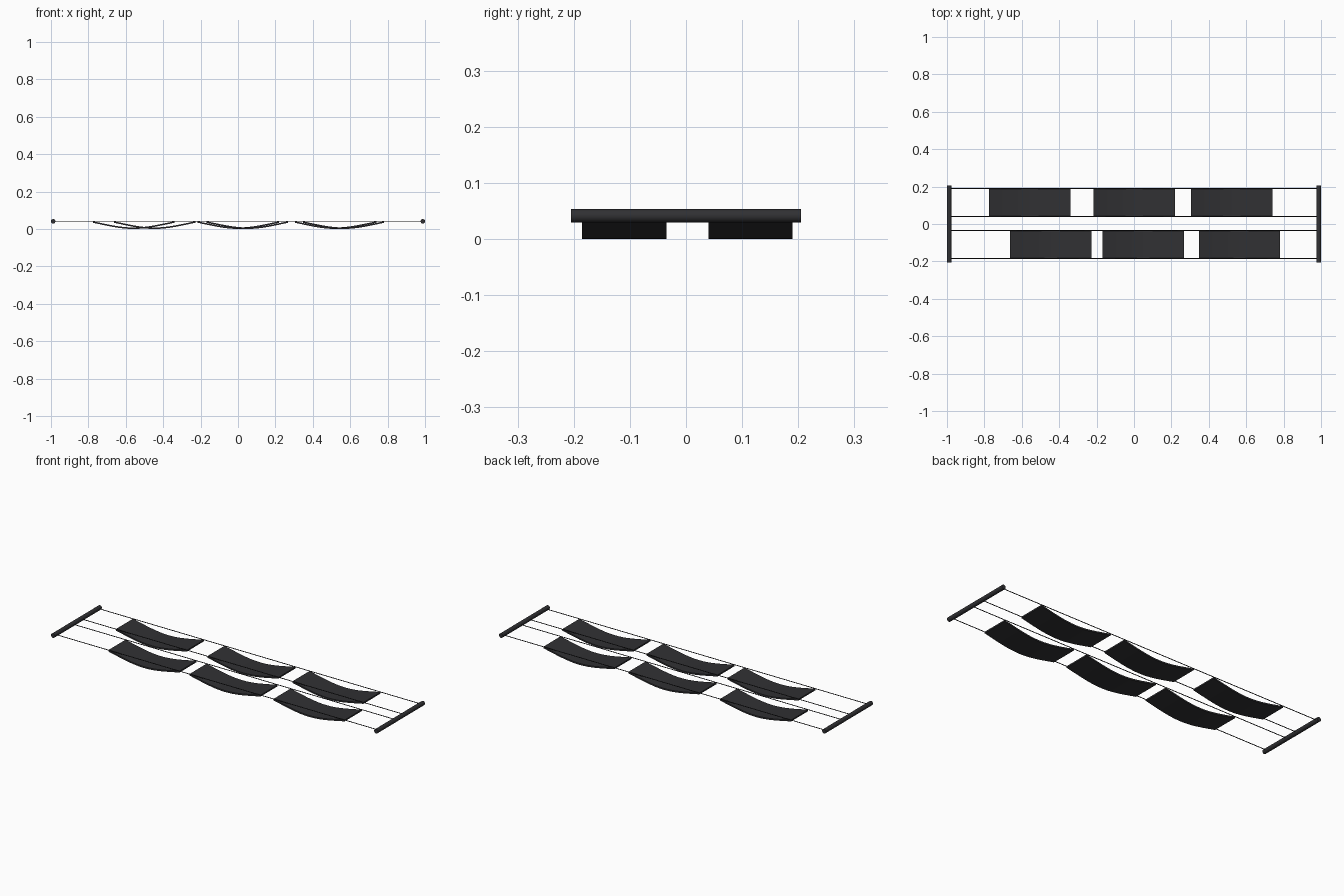
import bpy, bmesh, math

if "Cube" in bpy.data.objects:
    bpy.data.objects.remove(bpy.data.objects["Cube"])

def material(name, rgb):
    m = bpy.data.materials.new(name)
    m.diffuse_color = (*rgb, 1)
    m.use_nodes = True
    m.node_tree.nodes["Principled BSDF"].inputs["Base Color"].default_value = m.diffuse_color
    return m

CHARCOAL = material("charcoal", (0.03, 0.03, 0.033))
BLACK = material("wire black", (0.02, 0.02, 0.022))

WIRE_Z = 0.041
PANEL_LENGTH, SAG, THICK = 0.435, 0.033, 0.008


def rod(name, center, radius, length, axis, mat, sides):
    rot = (0, math.pi / 2, 0) if axis == "x" else (math.pi / 2, 0, 0)
    bpy.ops.mesh.primitive_cylinder_add(vertices=sides, radius=radius, depth=length,
                                        location=center, rotation=rot)
    ob = bpy.context.object
    ob.name = name
    ob.data.materials.append(mat)
    bpy.ops.object.shade_smooth_by_angle(angle=math.radians(46))
    return ob


def sling_panel(name, x, y0, y1, steps=16):
    # sagging sheet: closed side profile extruded across the row
    ts = [-1 + 2 * i / steps for i in range(steps + 1)]
    low = [(x + t * PANEL_LENGTH / 2, SAG * (0.7 * t * t + 0.15 * (1 - math.cos(math.pi * t))))
           for t in ts]
    profile = low + [(px, pz + THICK) for px, pz in reversed(low)]
    bm = bmesh.new()
    face = bm.faces.new([bm.verts.new((px, y0, pz)) for px, pz in profile])
    ext = bmesh.ops.extrude_face_region(bm, geom=[face])
    for v in ext["geom"]:
        if isinstance(v, bmesh.types.BMVert):
            v.co.y = y1
    bmesh.ops.recalc_face_normals(bm, faces=bm.faces)
    me = bpy.data.meshes.new(name)
    bm.to_mesh(me)
    bm.free()
    ob = bpy.data.objects.new(name, me)
    bpy.context.collection.objects.link(ob)
    me.materials.append(CHARCOAL)
    bpy.context.view_layer.objects.active = ob
    ob.select_set(True)
    bpy.ops.object.shade_smooth_by_angle(angle=math.radians(30))
    ob.select_set(False)


# end bars
for side, x in (("left", -0.988), ("right", 0.988)):
    rod(f"end_bar_{side}", (x, 0, WIRE_Z), 0.012, 0.41, "y", CHARCOAL, 24)

# two rows of hanging panels, each between a pair of wires
rows = {"front": (-0.185, -0.035, (-0.446, 0.05, 0.564)),
        "back": (0.04, 0.19, (-0.558, 0.002, 0.522))}
for row, (y0, y1, xs) in rows.items():
    for i, y in enumerate((y0, y1)):
        rod(f"wire_{row}_{i + 1}", (0, y, WIRE_Z), 0.002, 1.976, "x", BLACK, 8)
    bpy.ops.object.select_all(action="DESELECT")
    for i, x in enumerate(xs):
        sling_panel(f"panel_{row}_{i + 1}", x, y0, y1)
